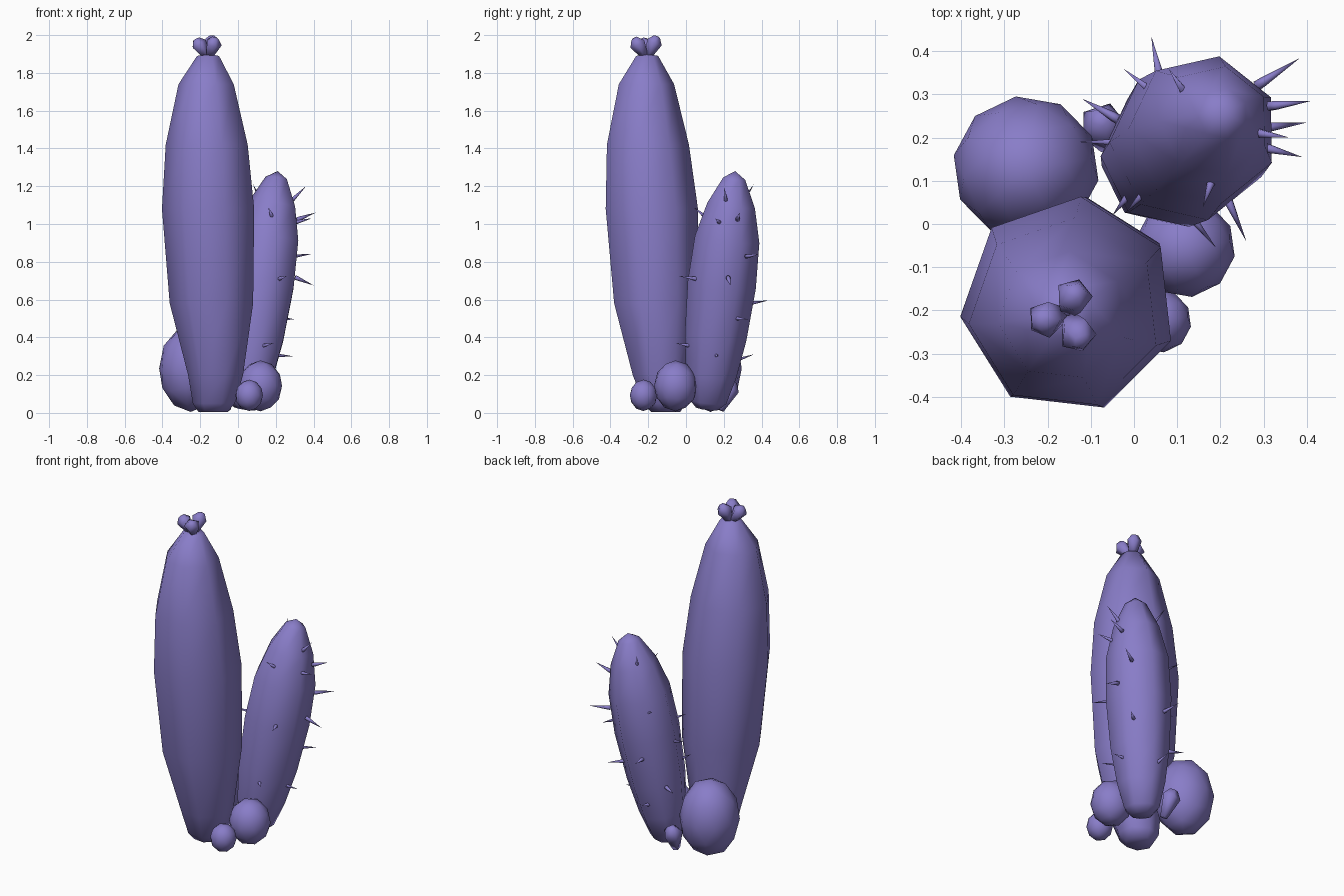
import bpy
import bmesh
from math import cos, sin, pi, radians
from mathutils import Matrix, Vector

cube = bpy.data.objects.get("Cube")
if cube:
    bpy.data.objects.remove(cube, do_unlink=True)

purple = bpy.data.materials.new("soft_purple")
purple.use_nodes = True
purple.diffuse_color = (0.25, 0.205, 0.58, 1)
purple.node_tree.nodes["Principled BSDF"].inputs["Base Color"].default_value = purple.diffuse_color
UP = Vector((0, 0, 1))


def finish(name, bm):
    bmesh.ops.recalc_face_normals(bm, faces=bm.faces)
    for f in bm.faces:
        f.smooth = True
    mesh = bpy.data.meshes.new(name)
    bm.to_mesh(mesh)
    bm.free()
    mesh.materials.append(purple)
    obj = bpy.data.objects.new(name, mesh)
    bpy.context.collection.objects.link(obj)
    return obj


def loft(bm, rings, sides, turn=0.0, axis=UP):
    """Skin a tube through (centre, radius) rings; radius 0 makes a point."""
    rot = UP.rotation_difference(axis)
    loops = []
    for centre, r in rings:
        n = sides if r else 1
        loops.append([bm.verts.new(Vector(centre) + rot @ Vector((
            r * cos(turn + 2 * pi * i / sides), r * sin(turn + 2 * pi * i / sides), 0)))
            for i in range(n)])
    for a, b in zip(loops, loops[1:]):
        for i in range(sides):
            j = (i + 1) % sides
            if len(b) == 1:
                bm.faces.new((a[i], a[j], b[0]))
            else:
                bm.faces.new((a[i], a[j], b[j], b[i]))
    for loop in (loops[0], loops[-1]):
        if len(loop) > 2:
            bm.faces.new(loop)


# Tall seven-sided stem
bm = bmesh.new()
loft(bm, [((-.13, -.11, .005), .08), ((-.125, -.115, .05), .115),
          ((-.115, -.14, .2), .15), ((-.135, -.165, .58), .228),
          ((-.152, -.187, 1.08), .252), ((-.16, -.207, 1.42), .224),
          ((-.165, -.213, 1.74), .151), ((-.157, -.207, 1.89), .06),
          ((-.157, -.207, 1.9), 0)], 7, radians(32))
finish("tall_stem", bm)

# Shorter leaning stem: straight axis with a swelling profile
foot, head = Vector((.035, .11, .01)), Vector((.21, .26, 1.28))
bm = bmesh.new()
profile = [(.01, .06), (.04, .1), (.15, .137), (.31, .168), (.53, .186),
           (.72, .176), (.86, .13), (.97, .06), (1, 0)]
loft(bm, [(foot.lerp(head, t), r) for t, r in profile], 7, radians(26),
     (head - foot).normalized())
finish("leaning_stem", bm)

# Round stems at the base
for name, pos, size in (("large_round_stem", (-.25, .13, .235), (.17, .167, .23)),
                        ("medium_round_stem", (.118, -.055, .143), (.117, .115, .135)),
                        ("small_round_stem", (.059, -.225, .093), (.074, .073, .083))):
    bm = bmesh.new()
    bmesh.ops.create_icosphere(bm, subdivisions=2, radius=1)
    bmesh.ops.rotate(bm, verts=bm.verts, cent=(0, 0, 0),
                     matrix=Matrix.Rotation(radians(8), 3, 'Z'))
    bmesh.ops.scale(bm, vec=size, verts=bm.verts)
    bmesh.ops.translate(bm, vec=pos, verts=bm.verts)
    finish(name, bm)


# Five-sided buds, flaring from a narrow root to a blunt tip
def bud(name, root, tip, r):
    root, tip = Vector(root), Vector(tip)
    bm = bmesh.new()
    loft(bm, [(root, r * .4), (root.lerp(tip, .73), r), (root.lerp(tip, .97), r * .45),
              (tip, 0)], 5, axis=(tip - root).normalized())
    finish(name, bm)


crown = Vector((-.157, -.208, 1.87))
for i, tip in enumerate([(-.225, -.226, 1.98), (-.133, -.153, 1.995), (-.12, -.275, 1.985)]):
    bud(f"crown_bud_{i + 1}", crown.lerp(Vector(tip), .1), tip, .044)
bud("base_bud", (-.06, .18, .015), (-.078, .25, .17), .055)

# Spines on the leaning stem: base point, tip point
spines = [
    ((.18, .1, 1.04), (.16, .04, 1.09)), ((.22, .05, .71), (.26, -.04, .725)),
    ((.13, .02, .355), (.19, -.055, .37)), ((.33, .275, 1.03), (.41, .285, 1.06)),
    ((.31, .175, 1.01), (.39, .155, 1.03)), ((.32, .225, .71), (.4, .235, .675)),
    ((.3, .33, .83), (.385, .385, .84)), ((.29, .21, 1.13), (.36, .2, 1.2)),
    ((.23, .27, .5), (.3, .33, .495)), ((.2, .16, .305), (.29, .165, .3)),
    ((.06, .27, .28), (.05, .36, .31)), ((.06, .34, .58), (.04, .435, .595)),
    ((.05, .3, .85), (-.025, .36, .9)), ((.12, .3, 1.12), (.08, .36, 1.21)),
    ((-.02, .19, .66), (-.13, .19, .68)), ((.03, .08, .74), (-.02, .025, .76)),
    ((-.01, .07, .5), (-.05, .02, .52)), ((-.05, .25, .4), (-.12, .29, .4)),
]
bm = bmesh.new()
for base, tip in spines:
    base, tip = Vector(base), Vector(tip)
    axis = (tip - base).normalized()
    loft(bm, [(base - axis * .02, .012), (base, .011), (tip, 0)], 6, axis=axis)
finish("spines", bm)
